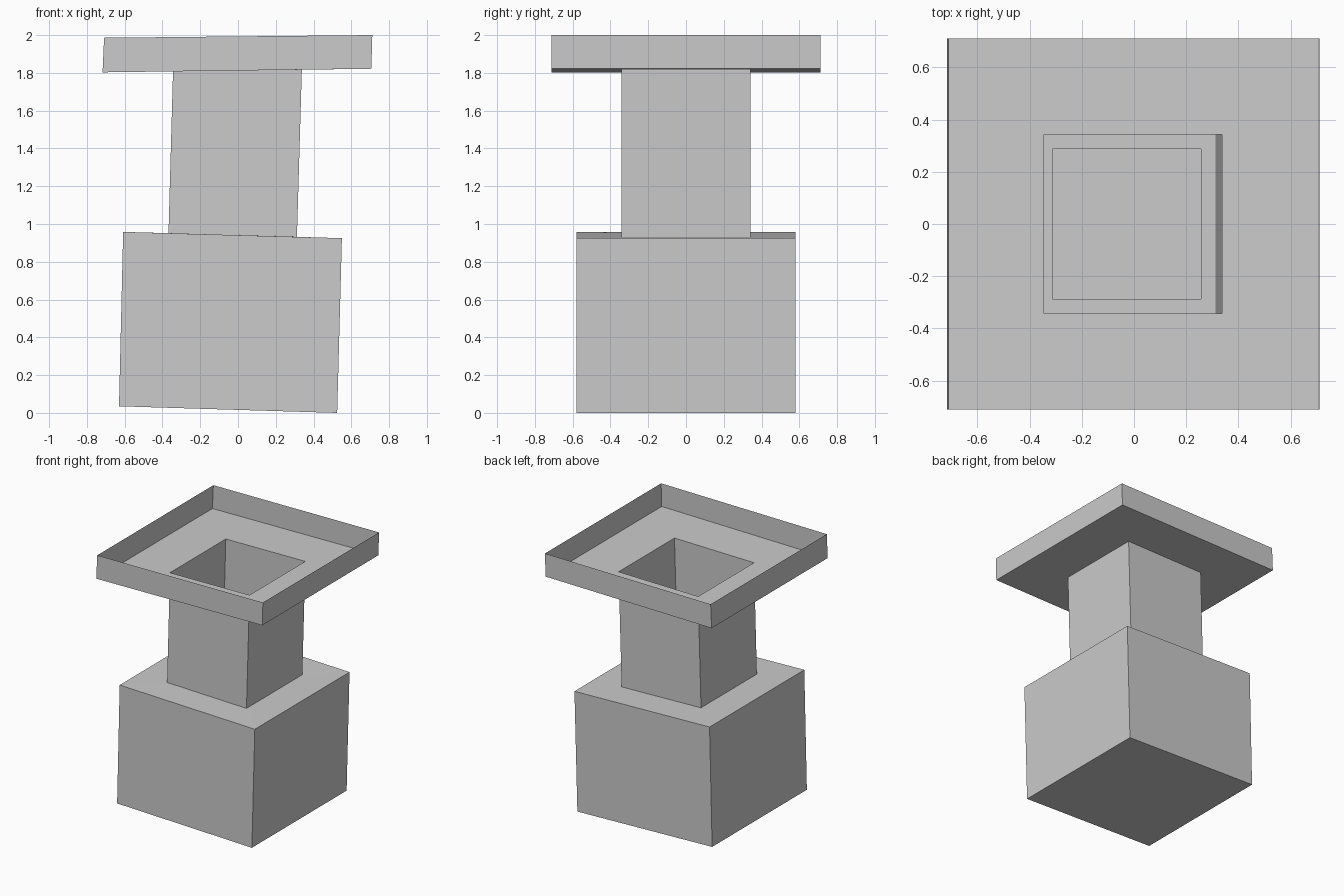
import bpy
import bmesh

cube = bpy.data.objects.get("Cube")
if cube:
    bpy.data.objects.remove(cube, do_unlink=True)

stone = bpy.data.materials.new("plain grey")
stone.use_nodes = True
stone.diffuse_color = (0.6, 0.6, 0.6, 1)
stone.node_tree.nodes["Principled BSDF"].inputs["Base Color"].default_value = (0.6, 0.6, 0.6, 1)


def square_shell(name, rings, fill_first=False):
    """Join tilted square rings (left x, left z, right x, right z, half depth) into a thin shell."""
    bm = bmesh.new()
    loops = []
    for lx, lz, rx, rz, d in rings:
        corners = ((lx, -d, lz), (rx, -d, rz), (rx, d, rz), (lx, d, lz))
        loops.append([bm.verts.new(c) for c in corners])
    for low, high in zip(loops, loops[1:]):
        for i in range(4):
            j = (i + 1) % 4
            bm.faces.new((low[i], low[j], high[j], high[i]))
    if fill_first:
        bm.faces.new(reversed(loops[0]))
    mesh = bpy.data.meshes.new(name)
    bm.to_mesh(mesh)
    bm.free()
    mesh.materials.append(stone)
    obj = bpy.data.objects.new(name, mesh)
    bpy.context.collection.objects.link(obj)
    return obj


# Hollow base block: bottom, top edge, square opening under the neck
square_shell("base", [
    (-0.63, 0.035, 0.525, 0.0, 0.58),
    (-0.608, 0.958, 0.55, 0.925, 0.58),
    (-0.312, 0.950, 0.256, 0.933, 0.287),
], fill_first=True)

# Open square neck, leaning slightly
square_shell("neck", [
    (-0.368, 0.951, 0.312, 0.932, 0.342),
    (-0.344, 1.808, 0.338, 1.817, 0.342),
])

# Tray: floor with a square opening, then the thin upright rim
square_shell("tray", [
    (-0.344, 1.808, 0.338, 1.817, 0.342),
    (-0.717, 1.803, 0.706, 1.822, 0.711),
    (-0.709, 1.986, 0.711, 2.0, 0.711),
])
